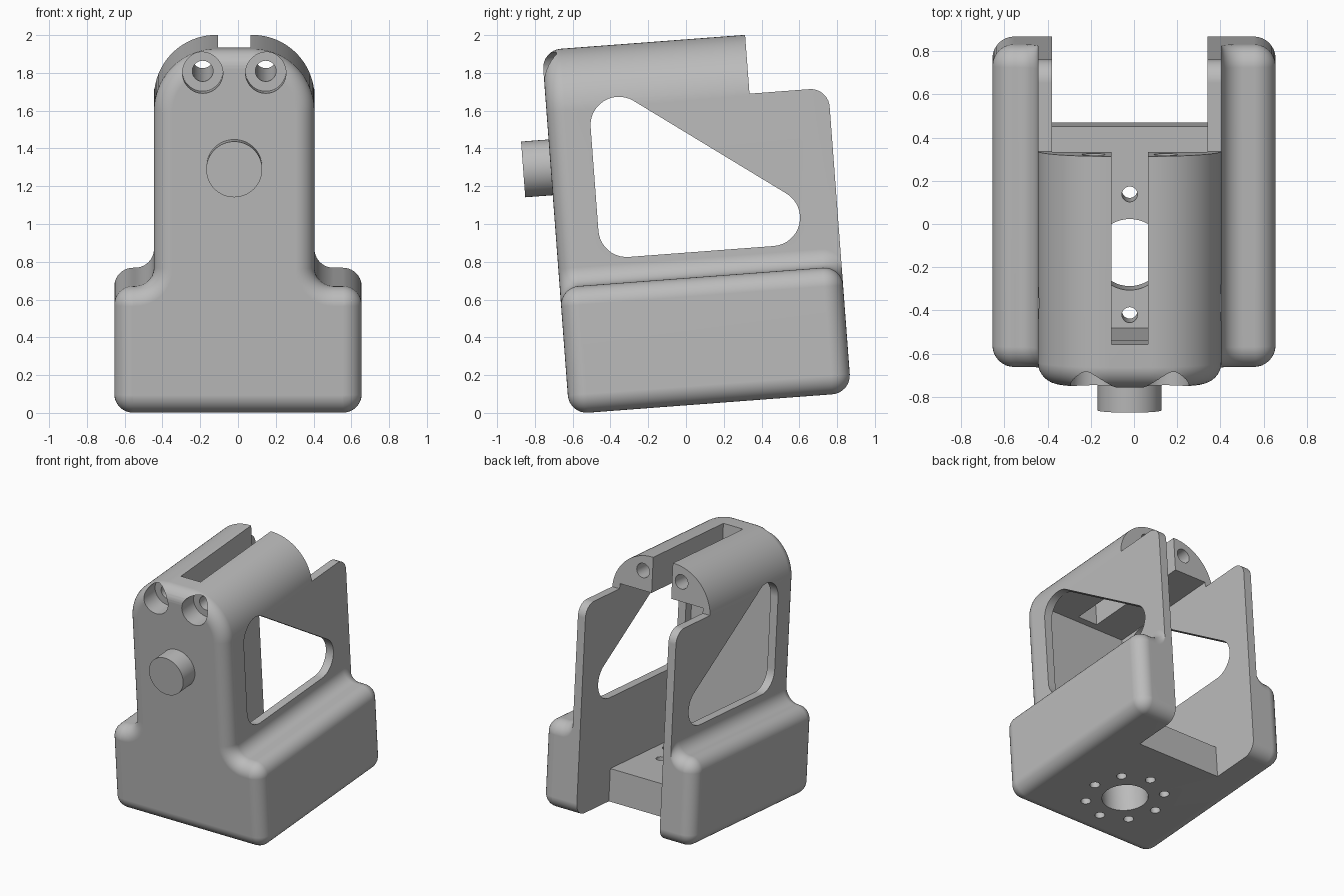
import bpy, bmesh, math
from mathutils import Matrix

cube = bpy.data.objects.get("Cube")
if cube:
    bpy.data.objects.remove(cube, do_unlink=True)

TILT = math.asin(0.075)      # whole bracket leans forward
MID = -0.02                  # centre line of the tower
FRONT, BACK = -0.617, 0.88
BOTTOM, SHOULDER, TOP = 0.04, 0.712, 1.972
ROUND = 0.1

grey = bpy.data.materials.new("plain grey")
grey.use_nodes = True
colour = (0.5, 0.5, 0.5, 1)
grey.diffuse_color = colour
grey.node_tree.nodes["Principled BSDF"].inputs["Base Color"].default_value = colour


def arc(cx, cz, r, start, end, n=10):
    angles = [math.radians(start + (end - start) * i / n) for i in range(n + 1)]
    return [(cx + r * math.cos(a), cz + r * math.sin(a)) for a in angles]


def make_object(name, bm):
    bmesh.ops.remove_doubles(bm, verts=bm.verts, dist=1e-5)
    bmesh.ops.recalc_face_normals(bm, faces=bm.faces)
    mesh = bpy.data.meshes.new(name)
    bm.to_mesh(mesh)
    bm.free()
    mesh.materials.append(grey)
    ob = bpy.data.objects.new(name, mesh)
    bpy.context.collection.objects.link(ob)
    return ob


def loft(name, rings):
    """Skin a list of equal-length point rings and cap both ends."""
    bm = bmesh.new()
    rows = [[bm.verts.new(p) for p in ring] for ring in rings]
    n = len(rows[0])
    for a, b in zip(rows, rows[1:]):
        for i in range(n):
            j = (i + 1) % n
            bm.faces.new((a[i], a[j], b[j], b[i]))
    bm.faces.new(rows[0])
    bm.faces.new(rows[-1])
    return make_object(name, bm)


def side_prism(name, points, x0, x1):
    return loft(name, [[(x, y, z) for y, z in points] for x in (x0, x1)])


def cylinder(name, radius, start, length, axis, sides=48):
    bm = bmesh.new()
    bmesh.ops.create_cone(bm, cap_ends=True, segments=sides, radius1=radius,
                          radius2=radius, depth=length)
    turn = Matrix.Rotation(math.radians(90), 4, 'X') if axis == 'Y' else Matrix()
    bm.transform(turn)
    offset = (0, length / 2, 0) if axis == 'Y' else (0, 0, length / 2)
    bm.transform(Matrix.Translation(start) @ Matrix.Translation(offset))
    return make_object(name, bm)


def outline(y, box_in, tower_in):
    """Front silhouette: rounded base, filleted shoulders, arched tower."""
    w, t = 0.655 - box_in, 0.425 - tower_in
    r, f, a = ROUND - box_in, ROUND + tower_in, 0.33 - tower_in
    lo, sh, top = BOTTOM + box_in, SHOULDER - box_in, TOP - tower_in
    pts = arc(-w + r, lo + r, r, 180, 270) + arc(w - r, lo + r, r, 270, 360)
    pts += arc(w - r, sh - r, r, 0, 90)
    pts += arc(MID + t + f, sh + f, f, 270, 180)
    pts += arc(MID + t - a, top - a, a, 0, 90, 24)
    pts += arc(MID - t + a, top - a, a, 90, 180, 24)
    pts += arc(MID - t - f, sh + f, f, 0, -90)
    pts += arc(-w + r, sh - r, r, 90, 180)
    return [(x, y, z) for x, z in pts]


# Body: front rim rounded all round, back rim rounded on the base only
quarter = arc(0, 0, ROUND, 0, 90, 8)
rings = [outline(FRONT + ROUND - s, ROUND - c, ROUND - c) for c, s in reversed(quarter)]
rings += [outline(BACK - ROUND + s, ROUND - c, 0) for c, s in quarter]
body = loft("bracket_body", rings)

cutters = []
# Inner cavity, open at the back and below the back end
cutters.append(side_prism("cavity_cutter", [
    (-0.46, 0.29), (0.475, 0.29), (0.475, -0.5), (1.2, -0.5), (1.2, 1.70), (-0.46, 1.70)],
    -0.38, 0.34))
# Step behind the tower top, with rounded arm corners
cutters.append(side_prism("arm_top_cutter",
    [(0.462, 2.2), (0.462, 1.66)] + arc(0.78, 1.56, 0.1, 90, 0) + [(1.2, 1.56), (1.2, 2.2)],
    -1, 1))
# Slot along the top
cutters.append(side_prism("slot_cutter",
    [(-0.41, 1.6), (1.1, 1.6), (1.1, 2.1), (-0.41, 2.1)], MID - 0.085, MID + 0.085))
# Rounded triangular side windows
slope = math.degrees(math.atan2(0.77, 0.55))
cutters.append(side_prism("window_cutter",
    arc(-0.24, 0.996, 0.15, 180, 270) + arc(0.53, 0.996, 0.15, -90, slope, 16)
    + arc(-0.24, 1.546, 0.15, slope, 180, 14), -1, 1))
# Screw holes with counterbores through the tower top
for side in (-1, 1):
    x = MID + side * 0.167
    cutters.append(cylinder("screw_cutter", 0.055, (x, -1, 1.85), 2, 'Y', 32))
    cutters.append(cylinder("counterbore_cutter", 0.107, (x, -0.8, 1.85), 0.33, 'Y'))
# Centre hole and ring of small holes in the floor
cutters.append(cylinder("floor_cutter", 0.165, (MID, -0.12, -0.3), 0.9, 'Z'))
for i in range(8):
    a = i * math.pi / 4
    cutters.append(cylinder("ring_cutter", 0.036,
        (MID + 0.28 * math.cos(a), -0.12 + 0.28 * math.sin(a), -0.3), 0.9, 'Z', 20))

for cutter in cutters:
    cutter.hide_render = True
    mod = body.modifiers.new(cutter.name, 'BOOLEAN')
    mod.operation = 'DIFFERENCE'
    mod.solver = 'EXACT'
    mod.object = cutter
bpy.context.view_layer.update()
result = bpy.data.meshes.new_from_object(
    body.evaluated_get(bpy.context.evaluated_depsgraph_get()))
body.modifiers.clear()
body.data = result
for cutter in cutters:
    bpy.data.objects.remove(cutter, do_unlink=True)

# Round peg on the front face
peg = cylinder("front_peg", 0.148, (MID, -0.763, 1.35), 0.2, 'Y', 64)

# Lean everything forward and shade
for ob in (body, peg):
    ob.data.transform(Matrix.Rotation(TILT, 4, 'X'))
    bpy.ops.object.select_all(action='DESELECT')
    ob.select_set(True)
    bpy.context.view_layer.objects.active = ob
    bpy.ops.object.shade_smooth_by_angle(angle=math.radians(30))
    normals = ob.modifiers.new("flat_normals", 'WEIGHTED_NORMAL')
    normals.keep_sharp = True
